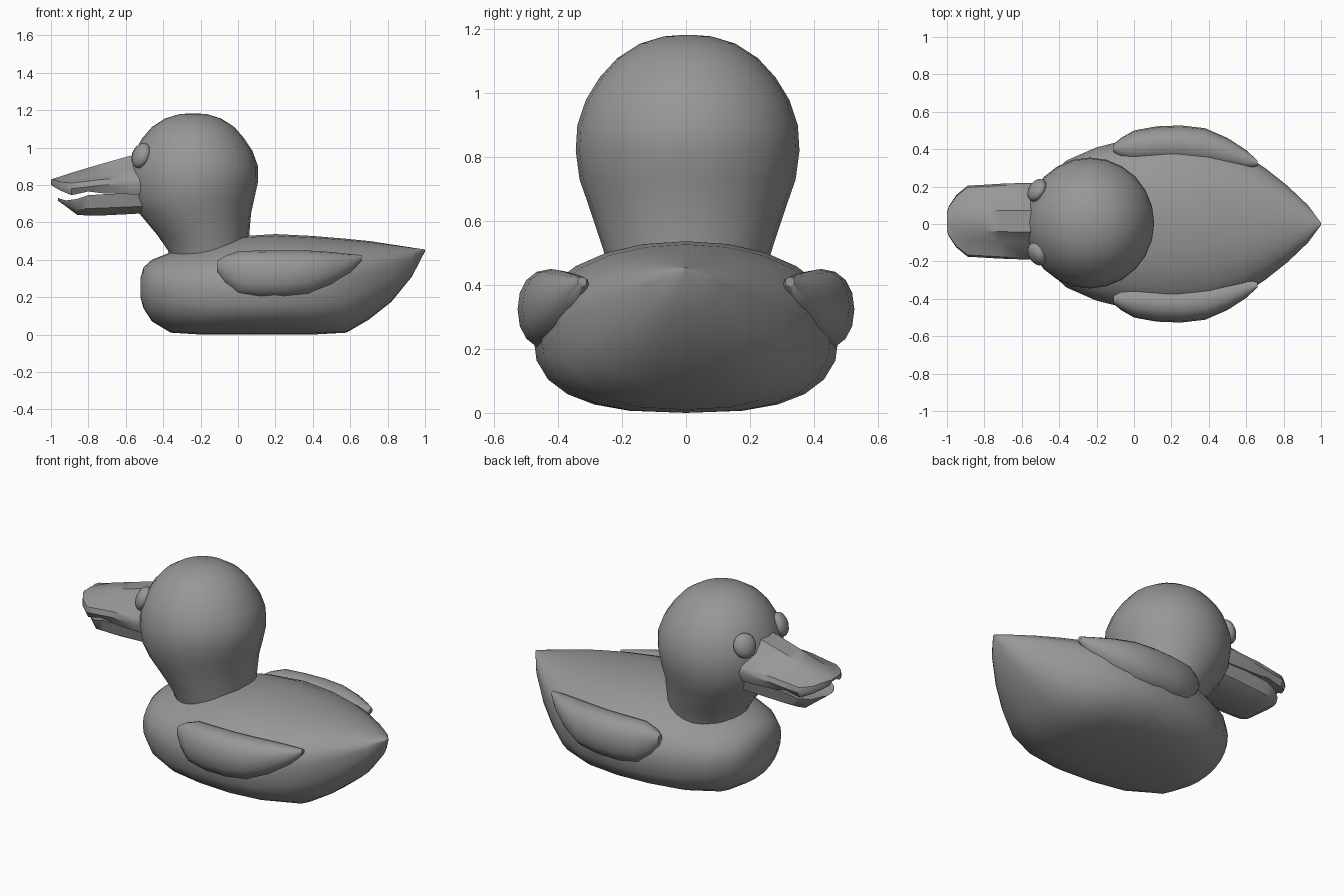
import bpy, bmesh
from math import sin, cos, pi, atan2
from mathutils import Matrix

if "Cube" in bpy.data.objects:
    bpy.data.objects.remove(bpy.data.objects["Cube"])

# One dark grey for every part
grey = bpy.data.materials.new("dark_grey")
grey.diffuse_color = (.31, .31, .31, 1)
grey.use_nodes = True
grey.node_tree.nodes["Principled BSDF"].inputs["Base Color"].default_value = grey.diffuse_color


def finish(bm, name, angle=0.7):
    bmesh.ops.recalc_face_normals(bm, faces=bm.faces)
    me = bpy.data.meshes.new(name)
    bm.to_mesh(me)
    bm.free()
    me.materials.append(grey)
    ob = bpy.data.objects.new(name, me)
    bpy.context.collection.objects.link(ob)
    bpy.ops.object.select_all(action='DESELECT')
    ob.select_set(True)
    bpy.context.view_layer.objects.active = ob
    bpy.ops.object.shade_smooth_by_angle(angle=angle)
    return ob


def loft(name, rings, angle=0.7):
    """Skin a list of closed point rings and cap both ends."""
    bm = bmesh.new()
    vs = [[bm.verts.new(p) for p in r] for r in rings]
    n = len(vs[0])
    for a, b in zip(vs, vs[1:]):
        for i in range(n):
            j = (i + 1) % n
            bm.faces.new((a[i], a[j], b[j], b[i]))
    bm.faces.new(vs[0])
    bm.faces.new(vs[-1])
    return finish(bm, name, angle)


def power(v, n):
    return (1 if v >= 0 else -1) * abs(v) ** (2 / n)


# Body: sections along x (x, bottom, top, half width, height of widest point)
def body_ring(x, zb, zt, w, zw, sides=24):
    pts = []
    low = 2.3 if x < -.3 else 2.7
    for i in range(sides):
        a = 2 * pi * i / sides
        n = 2.1 if sin(a) >= 0 else low
        h = zt - zw if sin(a) >= 0 else zw - zb
        pts.append((x, w * power(cos(a), n), zw + h * power(sin(a), n)))
    return pts


body = [(-.522, .20, .30, .07, .25), (-.505, .14, .36, .155, .25),
        (-.46, .07, .40, .25, .25), (-.36, .01, .44, .34, .25),
        (-.2, 0, .475, .41, .25), (0, 0, .525, .46, .25),
        (.2, 0, .537, .48, .26), (.4, 0, .527, .455, .27),
        (.58, .01, .512, .38, .30), (.7, .08, .50, .30, .33),
        (.82, .175, .482, .205, .37), (.93, .31, .465, .10, .41),
        (1.0, .445, .455, .006, .45)]
loft("body", [body_ring(*r) for r in body])

# Head and neck: horizontal sections (z, centre x, radius x, radius y)
head = [(.38, -.155, .20, .23), (.45, -.16, .215, .245), (.53, -.185, .245, .27),
        (.65, -.23, .30, .31), (.73, -.24, .328, .338), (.82, -.237, .345, .35),
        (.9, -.235, .342, .345), (.98, -.237, .315, .318), (1.05, -.24, .272, .275),
        (1.11, -.24, .22, .22), (1.155, -.24, .15, .15), (1.178, -.24, .075, .075),
        (1.183, -.24, .01, .01)]
loft("head", [[(cx + rx * cos(2 * pi * i / 24), .005 + ry * sin(2 * pi * i / 24), z)
               for i in range(24)] for z, cx, rx, ry in head])


# Upper bill: (x, ridge height, shoulder height, edge height, underside, half width)
def upper_ring(x, zt, zm, ze, zb, w):
    half = [(.28 * w, zt), (.55 * w, zm), (.95 * w, ze + .015), (w, ze - .015),
            (.9 * w, zb), (.4 * w, zb + .015)]
    return ([(x, .015 + y, z) for y, z in half] +
            [(x, .015 - y, z) for y, z in reversed(half)])


upper = [(-.42, .99, .93, .83, .75, .20), (-.58, .955, .89, .82, .75, .205),
         (-.72, .915, .86, .815, .755, .20), (-.80, .892, .85, .805, .765, .195),
         (-.89, .865, .84, .795, .745, .19), (-.95, .845, .832, .80, .77, .14),
         (-.99, .833, .828, .815, .793, .08), (-1.0, .828, .825, .815, .80, .05)]
loft("upper_bill", [upper_ring(*r) for r in upper])


# Lower bill: shallow scoop (x, bottom, rim, half width)
def lower_ring(x, zb, zr, w):
    half = [(.5 * w, zb), (.9 * w, zb + .35 * (zr - zb)), (w, zr), (.5 * w, zr - .015)]
    return ([(x, .015 + y, z) for y, z in half] +
            [(x, .015 - y, z) for y, z in reversed(half)])


lower = [(-.42, .655, .755, .175), (-.56, .645, .755, .175), (-.72, .637, .75, .17),
         (-.80, .636, .745, .165), (-.86, .64, .725, .155), (-.92, .685, .717, .11),
         (-.962, .715, .73, .05)]
loft("lower_bill", [lower_ring(*r) for r in lower])

# Wings: sections along x (x, centre y, centre z, radius y, radius z)
wing = [(-.11, .405, .365, .02, .03), (-.07, .405, .345, .055, .075),
        (.0, .412, .328, .088, .118), (.12, .422, .322, .10, .127),
        (.25, .425, .324, .102, .126), (.38, .412, .331, .10, .118),
        (.5, .38, .353, .08, .088), (.6, .345, .38, .05, .05),
        (.66, .325, .41, .014, .015)]
for s, side in ((1, "left"), (-1, "right")):
    loft("wing_" + side, [[(x, s * (cy + ry * power(cos(2 * pi * i / 16), 2.2)),
                            cz + rz * power(sin(2 * pi * i / 16), 2.2))
                           for i in range(16)] for x, cy, cz, ry, rz in wing])

# Eyes: flattened domes facing outward from the head
for y, side in ((.18, "left"), (-.16, "right")):
    bm = bmesh.new()
    turn = atan2(y, -.29)
    m = (Matrix.Translation((-.518, y, .957)) @ Matrix.Rotation(turn, 4, 'Z')
         @ Matrix.Rotation(-.35, 4, 'Y') @ Matrix.Diagonal((.042, .066, .07, 1)))
    bmesh.ops.create_uvsphere(bm, u_segments=16, v_segments=10, radius=1, matrix=m)
    finish(bm, "eye_" + side)
